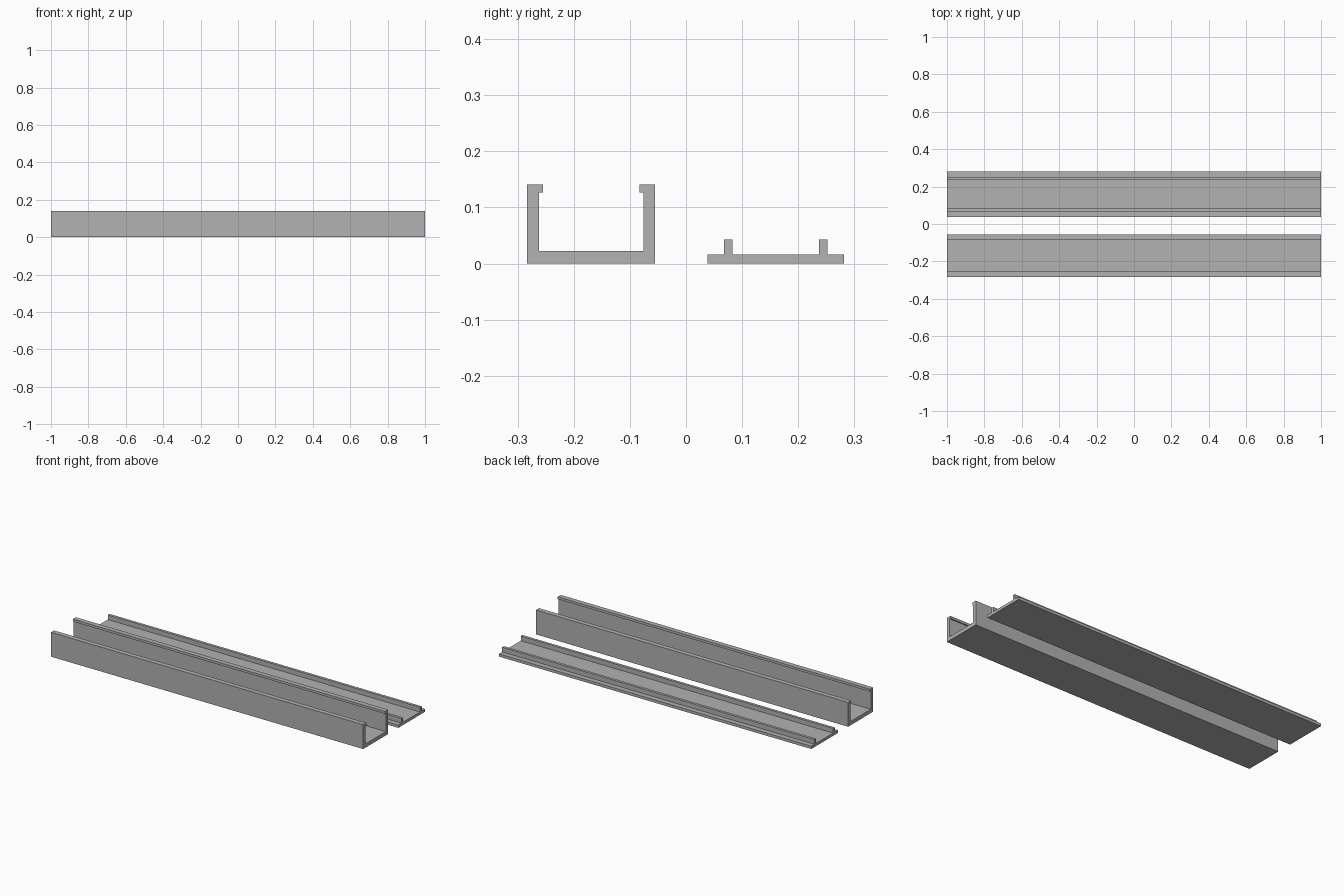
import bpy
import bmesh

cube = bpy.data.objects.get("Cube")
if cube:
    bpy.data.objects.remove(cube, do_unlink=True)

GREY = (0.445, 0.445, 0.445, 1.0)
mat = bpy.data.materials.new("plain_grey")
mat.use_nodes = True
mat.diffuse_color = GREY
mat.node_tree.nodes["Principled BSDF"].inputs["Base Color"].default_value = GREY


def extrude_mirrored(name, centre_y, half_profile, half_length=1.0):
    """Mirror a half (offset, z) outline about centre_y and extrude it along x."""
    outline = half_profile + [(-d, z) for d, z in reversed(half_profile)]
    bm = bmesh.new()
    face = bm.faces.new([bm.verts.new((-half_length, centre_y + d, z)) for d, z in outline])
    grown = bmesh.ops.extrude_face_region(bm, geom=[face], use_keep_orig=True)
    verts = [g for g in grown["geom"] if isinstance(g, bmesh.types.BMVert)]
    bmesh.ops.translate(bm, verts=verts, vec=(2 * half_length, 0, 0))
    bmesh.ops.recalc_face_normals(bm, faces=bm.faces)
    mesh = bpy.data.meshes.new(name)
    bm.to_mesh(mesh)
    bm.free()
    mesh.materials.append(mat)
    obj = bpy.data.objects.new(name, mesh)
    bpy.context.collection.objects.link(obj)
    return obj


# U-shaped channel with small inward lips on the wall tops
extrude_mirrored("channel", -0.169, [
    (0.114, 0), (0.114, 0.141), (0.086, 0.141), (0.086, 0.127),
    (0.093, 0.127), (0.093, 0.022)])

# Flat cover with two upright clip ribs
extrude_mirrored("cover", 0.16, [
    (0.122, 0), (0.122, 0.016), (0.0925, 0.016), (0.0925, 0.043),
    (0.077, 0.043), (0.077, 0.016)])
